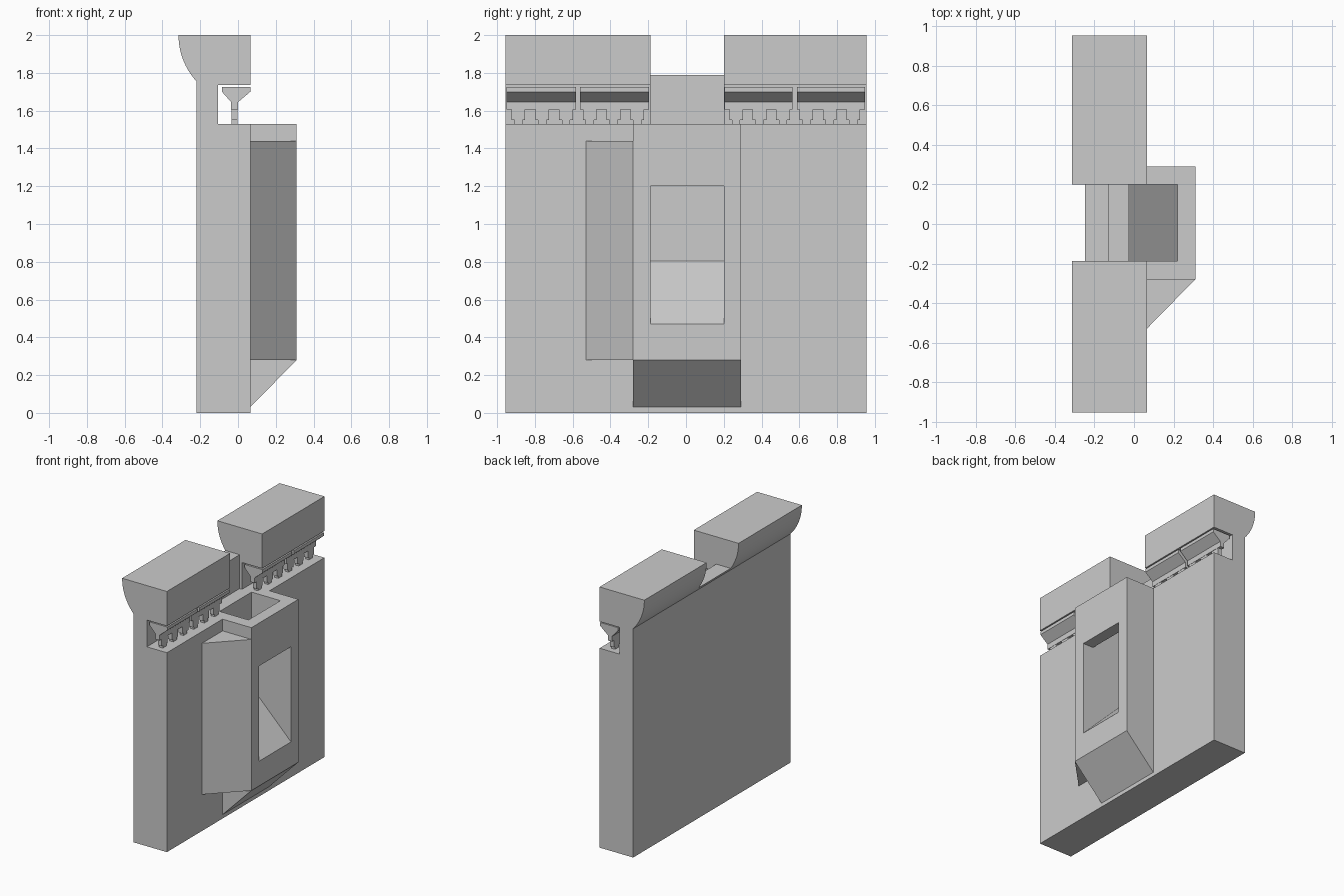
import bpy, bmesh, math

if "Cube" in bpy.data.objects:
    bpy.data.objects.remove(bpy.data.objects["Cube"], do_unlink=True)

stone = bpy.data.materials.new("stone grey")
stone.use_nodes = True
stone.diffuse_color = (0.6, 0.6, 0.6, 1)
stone.node_tree.nodes["Principled BSDF"].inputs["Base Color"].default_value = (0.6, 0.6, 0.6, 1)


def prism(name, profile, start, end, axis="y"):
    """Extrude a closed profile: (x, z) along y, or (x, y) along z."""
    def place(p, t):
        return (p[0], t, p[1]) if axis == "y" else (p[0], p[1], t)
    bm = bmesh.new()
    low = [bm.verts.new(place(p, start)) for p in profile]
    high = [bm.verts.new(place(p, end)) for p in profile]
    bm.faces.new(low)
    bm.faces.new(high)
    for i in range(len(profile)):
        j = (i + 1) % len(profile)
        bm.faces.new((low[i], low[j], high[j], high[i]))
    bmesh.ops.recalc_face_normals(bm, faces=bm.faces)
    mesh = bpy.data.meshes.new(name)
    bm.to_mesh(mesh)
    bm.free()
    mesh.materials.append(stone)
    ob = bpy.data.objects.new(name, mesh)
    bpy.context.collection.objects.link(ob)
    return ob


def select(ob):
    bpy.ops.object.select_all(action="DESELECT")
    ob.select_set(True)
    bpy.context.view_layer.objects.active = ob


def cut(ob, cutter):
    mod = ob.modifiers.new("cut", "BOOLEAN")
    mod.operation = "DIFFERENCE"
    mod.solver = "EXACT"
    mod.object = cutter
    select(ob)
    bpy.ops.object.modifier_apply(modifier=mod.name)


HALF = 0.955
FRONT, BACK, OUT = 0.065, -0.22, 0.31      # wall faces and chute face in x
LEDGE, TOP = 1.53, 2.0
GAP = (-0.187, 0.2)                        # opening between the merlons

# Wall with front recess and curved overhang at the back
R, DROP = 0.363, 0.245
overhang = []
for i in range(13):
    d = DROP * (1 - i / 12)
    overhang.append((-0.315 + R - math.sqrt(R * R - d * d), TOP - d))
wall = prism("wall", [(BACK, 0), *overhang, (FRONT, TOP), (FRONT, 1.735),
                      (-0.105, 1.735), (-0.105, LEDGE), (FRONT, LEDGE), (FRONT, 0)],
             -HALF, HALF)

# Chute projecting from the wall, with a sloped foot
chute = prism("chute", [(FRONT, 0.03), (OUT, 0.28), (OUT, LEDGE), (FRONT, LEDGE)], -0.28, 0.29)

# Opening between merlons, and shaft with a sloped outlet
gap_cutter = prism("gap_cutter", [(-1, 1.79), (-0.126, 1.79), (-0.126, LEDGE),
                                  (1, LEDGE), (1, 2.2), (-1, 2.2)], *GAP)
shaft_cutter = prism("shaft_cutter", [(-0.025, 0.805), (OUT, 0.47), (0.35, 0.43), (0.35, 1.2),
                                      (0.22, 1.2), (0.22, 1.6), (-0.025, 1.6)], *GAP)
cut(wall, gap_cutter)
cut(wall, shaft_cutter)
cut(chute, shaft_cutter)
for helper in (gap_cutter, shaft_cutter):
    bpy.data.objects.remove(helper, do_unlink=True)
select(wall)
bpy.ops.object.shade_smooth_by_angle(angle=math.radians(25))

# Angled buttress beside the chute
prism("buttress", [(FRONT, -0.53), (OUT, -0.28), (FRONT, -0.28)], 0.28, 1.44, axis="z")

# Troughs standing on stepped posts in the recesses
trough = [(-0.085, 1.725), (-0.085, 1.7), (-0.036, 1.645), (-0.036, 1.605),
          (0, 1.605), (0, 1.645), (FRONT, 1.7), (FRONT, 1.725)]
for side, start, end in (("right", -0.95, -0.195), ("left", 0.203, 0.948)):
    middle = (start + end) / 2
    prism(side + "_trough_a", trough, start, middle - 0.011)
    prism(side + "_trough_b", trough, middle + 0.011, end)
    pitch = (end - start) / 6
    for i in range(6):
        y = start + pitch * (i + 0.5)
        for part, w, z0, z1 in (("head", 0.036, 1.55, 1.605), ("foot", 0.022, LEDGE, 1.55)):
            prism(f"{side}_post_{part}", [(-0.034, z0), (-0.002, z0), (-0.002, z1), (-0.034, z1)],
                  y - w, y + w)
